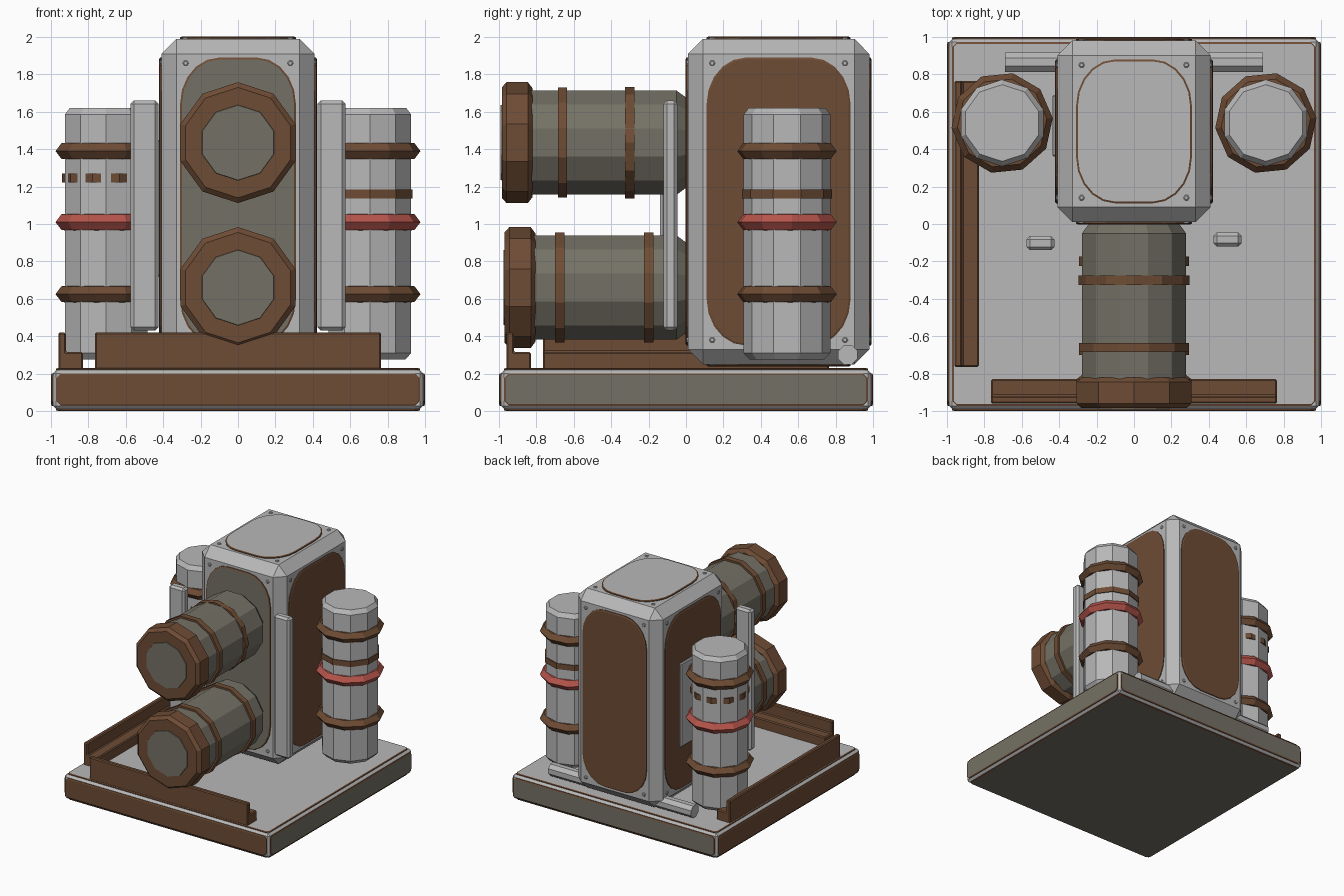
import bpy, bmesh, math
from mathutils import Matrix, Vector

if "Cube" in bpy.data.objects:
    bpy.data.objects.remove(bpy.data.objects["Cube"])


def material(name, rgb):
    m = bpy.data.materials.new(name)
    m.diffuse_color = (*rgb, 1)
    m.use_nodes = True
    m.node_tree.nodes["Principled BSDF"].inputs["Base Color"].default_value = m.diffuse_color
    return m


GREY = material("light_grey", (0.48, 0.48, 0.48))
BROWN = material("rust_brown", (0.155, 0.072, 0.035))
OLIVE = material("olive_grey", (0.175, 0.165, 0.13))
RED = material("red", (0.46, 0.09, 0.07))


def finish(name, bm, *mats):
    bmesh.ops.recalc_face_normals(bm, faces=bm.faces)
    me = bpy.data.meshes.new(name)
    bm.to_mesh(me)
    bm.free()
    for m in mats:
        me.materials.append(m)
    ob = bpy.data.objects.new(name, me)
    bpy.context.collection.objects.link(ob)
    return ob


def box(name, lo, hi, mat, bevel):
    bm = bmesh.new()
    lo, hi = Vector(lo), Vector(hi)
    size = hi - lo
    bmesh.ops.create_cube(bm, size=1, matrix=Matrix.Translation((lo + hi) / 2) @ Matrix.Diagonal((*size, 1)))
    bmesh.ops.bevel(bm, geom=bm.edges[:], offset=bevel, segments=1, affect='EDGES')
    return finish(name, bm, mat)


def lathe(name, profile, sides, matrix, mat, turn=0.0, closed=False):
    """Revolve (radius, height) points round local z; closed makes a ring."""
    bm = bmesh.new()
    rings = []
    for r, h in profile:
        rings.append([bm.verts.new(matrix @ Vector((r * math.cos(a), r * math.sin(a), h)))
                      for a in (turn + math.tau * i / sides for i in range(sides))])
    pairs = list(zip(rings, rings[1:]))
    if closed:
        pairs.append((rings[-1], rings[0]))
    else:
        bm.faces.new(rings[0])
        bm.faces.new(rings[-1])
    for a, b in pairs:
        for i in range(sides):
            j = (i + 1) % sides
            bm.faces.new((a[i], a[j], b[j], b[i]))
    return finish(name, bm, mat)


def frame(origin, u, v):
    u, v = Vector(u), Vector(v)
    m = Matrix((u, v, u.cross(v))).transposed().to_4x4()
    m.translation = origin
    return m


def plate(name, m, hu, hv, ru, rv, face_mat, thick=0.01, rim=0.01, steps=5):
    """Rounded plate with a brown rim and a coloured face."""
    bm = bmesh.new()
    rings = []
    for inset, h in ((0, -0.004), (0, thick * 0.6), (rim, thick)):
        ring = []
        for q, (su, sv) in enumerate(((1, 1), (-1, 1), (-1, -1), (1, -1))):
            for k in range(steps + 1):
                a = math.pi / 2 * (q + k / steps)
                x = su * (hu - ru) + (ru - inset) * math.cos(a)
                y = sv * (hv - rv) + (rv - inset) * math.sin(a)
                ring.append(bm.verts.new(m @ Vector((x, y, h))))
        rings.append(ring)
    n = len(rings[0])
    bm.faces.new(rings[0])
    for a, b in zip(rings, rings[1:]):
        for i in range(n):
            j = (i + 1) % n
            bm.faces.new((a[i], a[j], b[j], b[i]))
    bm.faces.new(rings[-1]).material_index = 1
    return finish(name, bm, BROWN, face_mat)


def six_sides(centre, half):
    """Frame plus half sizes for each side of a block."""
    c = Vector(centre)
    hx, hy, hz = half
    X, Y, Z = Vector((1, 0, 0)), Vector((0, 1, 0)), Vector((0, 0, 1))
    return {
        "front": (frame(c - Y * hy, X, Z), hx, hz),
        "back": (frame(c + Y * hy, -X, Z), hx, hz),
        "right": (frame(c + X * hx, Y, Z), hy, hz),
        "left": (frame(c - X * hx, -Y, Z), hy, hz),
        "top": (frame(c + Z * hz, X, Y), hx, hy),
        "bottom": (frame(c - Z * hz, X, -Y), hx, hy),
    }


# Base slab with a framed panel on each side
box("base", (-0.99, -0.99, 0.01), (0.99, 0.99, 0.22), GREY, 0.018)
base_colours = dict(front=BROWN, left=BROWN, right=OLIVE, back=OLIVE, top=GREY, bottom=OLIVE)
for side, (m, hu, hv) in six_sides((0, 0, 0.115), (0.99, 0.99, 0.105)).items():
    plate("base_panel_" + side, m, hu - 0.018, hv - 0.018, 0.025, 0.025, base_colours[side], steps=1)

# Tower with chamfered edges, rounded panels and corner screws
box("tower", (-0.41, 0.01, 0.25), (0.41, 0.98, 1.99), GREY, 0.08)
tower_colours = dict(front=OLIVE, left=BROWN, right=BROWN, back=BROWN, top=GREY, bottom=GREY)
for side, (m, hu, hv) in six_sides((0, 0.495, 1.12), (0.41, 0.485, 0.87)).items():
    plate("tower_panel_" + side, m, hu - 0.1, hv - 0.1, 0.21, 0.25, tower_colours[side], 0.012)
    for su in (-1, 1):
        for sv in (-1, 1):
            at = m @ Matrix.Translation((su * (hu - 0.13), sv * (hv - 0.13), 0))
            lathe("screw", [(0.016, -0.002), (0.016, 0.004), (0.01, 0.008)], 6, at, GREY)
box("side_plate", (-0.437, 0.36, 0.72), (-0.40, 0.69, 1.45), GREY, 0.008)

# Two barrels pointing forward, with end caps and bands
for label, z, front, bands in (("upper", 1.435, 0.985, ((0.66, 0.305), (0.30, 0.298))),
                               ("lower", 0.66, 0.97, ((0.675, 0.305), (0.20, 0.305)))):
    m = Matrix.Translation((0, 0, z)) @ Matrix.Rotation(math.pi / 2, 4, 'X')
    lathe(label + "_barrel", [(0.25, 0), (0.288, 0.05), (0.288, front - 0.1)], 12, m, OLIVE, math.pi / 12)
    lathe(label + "_cap", [(0.29, front - 0.165), (0.323, front - 0.14), (0.323, front - 0.025),
                           (0.295, front)], 10, m, BROWN, math.pi / 2)
    lathe(label + "_cap_disc", [(0.205, front - 0.01), (0.2, front + 0.006)], 10, m, OLIVE, math.pi / 10)
    for h, r in bands:
        lathe(label + "_barrel_band", [(0.26, h - 0.025), (r, h - 0.025), (r, h + 0.025), (0.26, h + 0.025)],
              12, m, BROWN, 0 if r < 0.3 else math.pi / 12, closed=True)

# Upright tanks on both sides, with pointed rings and one flat band
for label, s, band_z, band_r in (("right", 1, 1.16, 0.24), ("left", -1, 1.245, 0.235)):
    m = Matrix.Translation((s * 0.705, 0.54, 0))
    lathe(label + "_tank", [(0.2, 0.275), (0.232, 0.31), (0.232, 1.585), (0.205, 1.62)],
          10, m, GREY, math.pi / 10)
    lathe(label + "_tank_band", [(0.2, band_z - 0.024), (band_r, band_z - 0.024),
                                 (band_r, band_z + 0.024), (0.2, band_z + 0.024)],
          10, m, BROWN, math.pi / 10 if s > 0 else math.pi / 5, closed=True)
    for z, mat in ((1.39, BROWN), (1.01, RED), (0.625, BROWN)):
        lathe(label + "_tank_ring", [(0.21, z - 0.045), (0.24, z - 0.042), (0.272, z), (0.24, z + 0.042),
                                     (0.21, z + 0.045)], 10, m, mat, 0.1, closed=True)

# Tall bars in front of the tower
box("left_bar", (-0.575, -0.14, 0.43), (-0.425, -0.065, 1.66), GREY, 0.018)
box("right_bar", (0.425, -0.12, 0.43), (0.575, -0.045, 1.66), GREY, 0.018)

# Cross pipe behind the tower foot
pipe = Matrix.Translation((0, 0.865, 0.3)) @ Matrix.Rotation(math.pi / 2, 4, 'Y')
lathe("cross_pipe", [(0.056, -0.69), (0.056, 0.69)], 8, pipe, GREY, math.pi / 8)

# L-section rails along the front and left edges
section = [(-0.96, 0.22), (-0.83, 0.22), (-0.83, 0.315), (-0.92, 0.315), (-0.92, 0.42), (-0.96, 0.42)]
for name, along_x in (("front_rail", True), ("left_rail", False)):
    bm = bmesh.new()
    ends = [[bm.verts.new((t, d, z) if along_x else (d, t, z)) for d, z in section] for t in (-0.765, 0.765)]
    for ring in ends:
        bm.faces.new(ring)
    for i in range(6):
        j = (i + 1) % 6
        bm.faces.new((ends[0][i], ends[0][j], ends[1][j], ends[1][i]))
    bmesh.ops.recalc_face_normals(bm, faces=bm.faces)
    bmesh.ops.bevel(bm, geom=bm.edges[:], offset=0.008, segments=1, affect='EDGES')
    finish(name, bm, BROWN)
